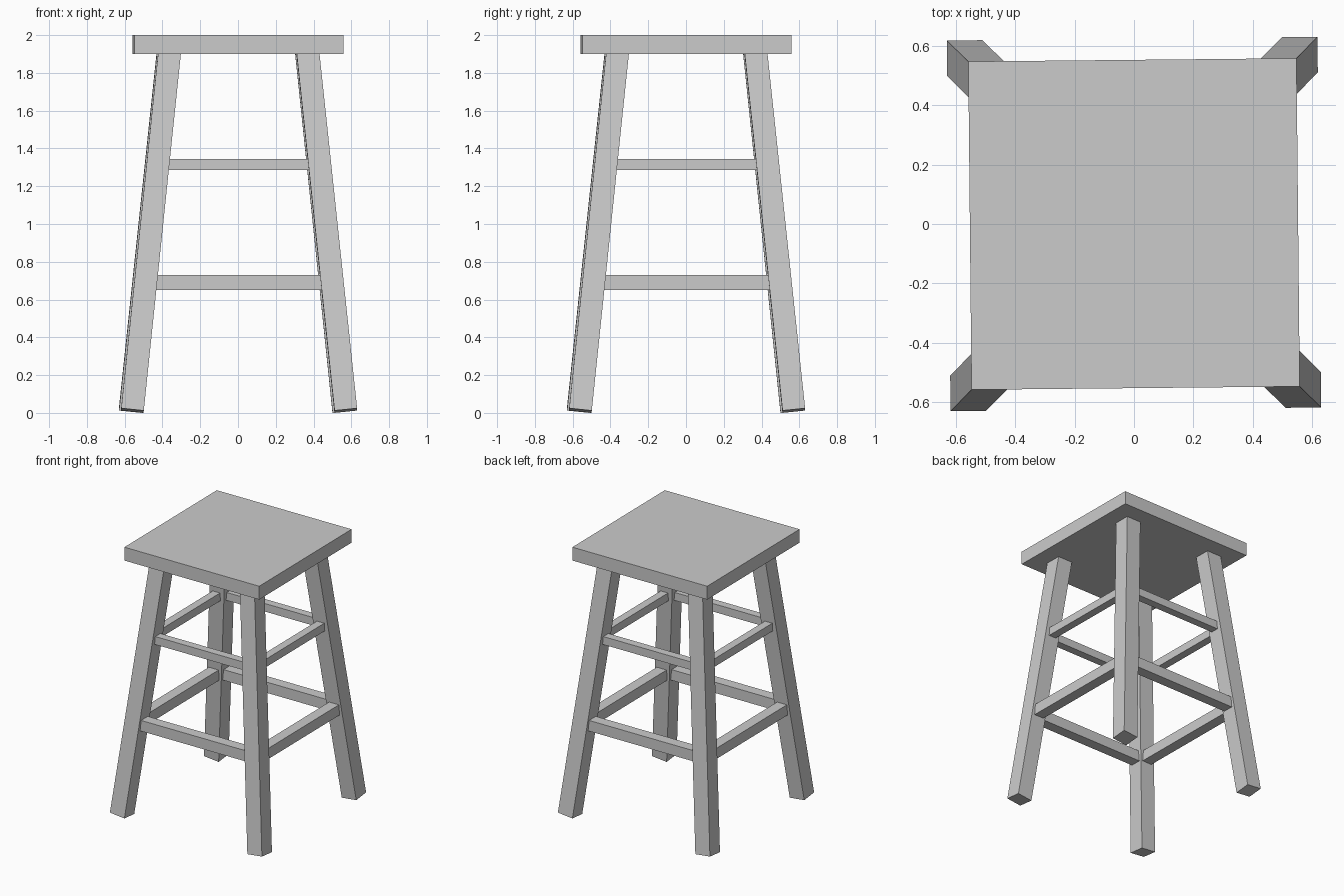
import bpy
import math
from mathutils import Matrix, Vector

if "Cube" in bpy.data.objects:
    bpy.data.objects.remove(bpy.data.objects["Cube"])

TWIST = Matrix.Rotation(math.radians(0.57), 4, 'Z')  # slight turn of the whole stool


def box(name, size, matrix):
    bpy.ops.mesh.primitive_cube_add(size=1)
    ob = bpy.context.object
    ob.name = name
    ob.data.transform(TWIST @ matrix @ Matrix.Diagonal((*size, 1)))
    return ob


def leg_centre(z):
    """Distance of the leg axis from the middle at height z."""
    return 0.565 - (z - 0.0125) * 0.105


# Seat slab
box("seat", (1.107, 1.107, 0.1), Matrix.Translation((0, 0, 1.95)))

# Four splayed legs, ends square to their axis, tops let into the seat
for sx, side in ((-1, "left"), (1, "right")):
    for sy, end in ((-1, "front"), (1, "back")):
        foot, top = (Vector((sx * leg_centre(z), sy * leg_centre(z), z)) for z in (0.0125, 1.93))
        tilt = Vector((0, 0, 1)).rotation_difference(top - foot).to_matrix().to_4x4()
        box(f"{end}_{side}_leg", (0.12, 0.12, (top - foot).length),
            Matrix.Translation((foot + top) / 2) @ tilt)

# Two levels of square rungs running between leg centres
for level, z, thick in (("lower", 0.69, 0.08), ("upper", 1.315, 0.06)):
    c = leg_centre(z)
    for i, side in enumerate(("front", "right", "back", "left")):
        turn = Matrix.Rotation(i * math.pi / 2, 4, 'Z')
        box(f"{level}_{side}_rung", (2 * c, thick, thick),
            turn @ Matrix.Translation((0, -c, z)))
